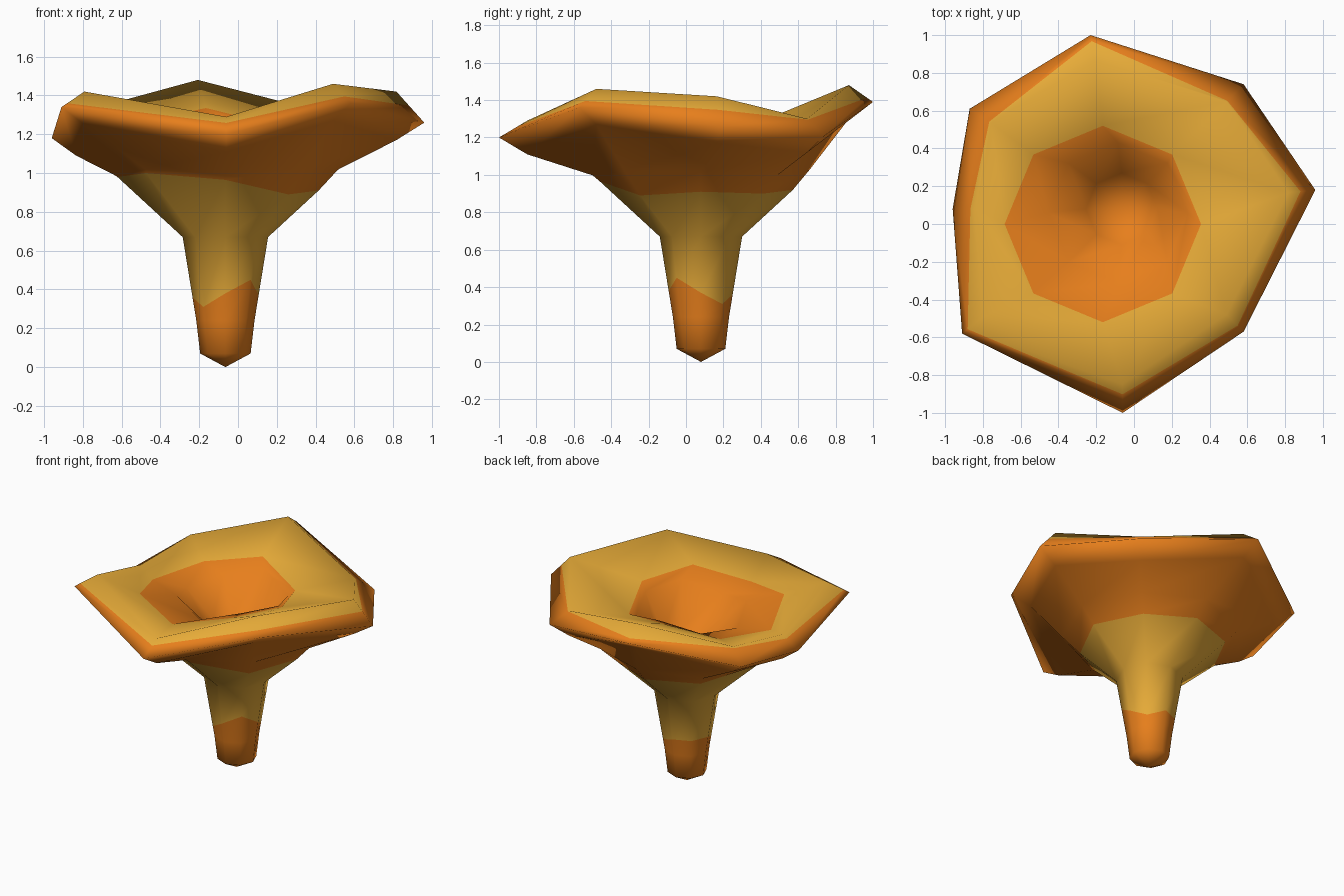
import bpy, bmesh, math

if "Cube" in bpy.data.objects:
    bpy.data.objects.remove(bpy.data.objects["Cube"])

CX, CY, N = -0.065, 0.08, 8

# wavy cap edge: x, y, height of the widest point, height of the lip above it,
# and how far up the lip the orange reaches
RIM = [(0.96, 0.18, 1.26, 1.42, 0.55), (0.58, 0.74, 1.21, 1.30, 0.95),
       (-0.23, 1.00, 1.39, 1.48, 0.25), (-0.87, 0.61, 1.24, 1.33, 0.92),
       (-0.96, 0.08, 1.18, 1.265, 0.75), (-0.91, -0.58, 1.34, 1.42, 0.25),
       (-0.06, -1.00, 1.20, 1.29, 0.65), (0.58, -0.57, 1.36, 1.46, 0.35)]
# wavy heights of the colour borders on the stem
LOW_BORDER = [0.37, 0.31, 0.36, 0.36, 0.36, 0.31, 0.38, 0.45]
HIGH_BORDER = [0.91, 0.90, 0.92, 0.93, 0.98, 1.0, 0.965, 0.89]


def material(name, color):
    m = bpy.data.materials.new(name)
    m.diffuse_color = (*color, 1)
    m.use_nodes = True
    m.node_tree.nodes["Principled BSDF"].inputs["Base Color"].default_value = m.diffuse_color
    return m


def round_ring(r, z, wave=0.0, dx=0.0, dy=0.0):
    """Circular ring around the stem axis, following the rim wave a little."""
    return [(CX + dx + r * math.cos(2 * math.pi * i / N),
             CY + dy + r * math.sin(2 * math.pi * i / N),
             z + wave * (RIM[i][3] - 1.37)) for i in range(N)]


def border_ring(heights, z0, r0, z1, r1):
    """Ring at uneven heights on the cone between two circular rings."""
    out = []
    for i, z in enumerate(heights):
        r = r0 + (z - z0) / (z1 - z0) * (r1 - r0)
        a = 2 * math.pi * i / N
        out.append((CX + r * math.cos(a), CY + r * math.sin(a), z))
    return out


def rim_ring(f, lift, drop=0.0):
    """Ring following the rim outline; lift blends from widest point to lip."""
    return [(CX + (x - CX) * f, CY + (y - CY) * f, zw + (zt - zw) * lift - drop)
            for x, y, zw, zt, _ in RIM]


def lip_border():
    return [(CX + (x - CX) * (1 - 0.14 * t), CY + (y - CY) * (1 - 0.14 * t),
             zw + (zt - zw) * t) for x, y, zw, zt, t in RIM]


ORANGE, YELLOW = 0, 1
# rings from the foot up the outside, over the lip and down the funnel,
# each with the colour of the band leading up to it
rings = [
    (round_ring(0.13, 0.07), ORANGE),
    (round_ring(0.15, 0.24), ORANGE),
    (border_ring(LOW_BORDER, 0.24, 0.15, 0.67, 0.22), ORANGE),
    (round_ring(0.22, 0.67), YELLOW),
    (border_ring(HIGH_BORDER, 0.67, 0.22, 1.02, 0.60), YELLOW),
    (round_ring(0.58, 1.01, 0.15), ORANGE),
    (rim_ring(0.86, 0, 0.09), ORANGE),
    (rim_ring(1.0, 0), ORANGE),
    (lip_border(), ORANGE),
    (rim_ring(0.86, 1.0), YELLOW),
    (round_ring(0.52, 1.28, 0.5, -0.10, -0.08), YELLOW),
    (round_ring(0.37, 1.25, 0.45, -0.02, -0.02), ORANGE),
    (round_ring(0.19, 1.02), ORANGE),
]

bm = bmesh.new()
foot = bm.verts.new((CX, CY, 0))
prev = None
for pts, col in rings:
    cur = [bm.verts.new(p) for p in pts]
    for i in range(N):
        j = (i + 1) % N
        if prev is None:
            f = bm.faces.new((foot, cur[j], cur[i]))
        else:
            f = bm.faces.new((prev[i], prev[j], cur[j], cur[i]))
        f.material_index = col
        f.smooth = True
    prev = cur

# funnel bottom
bottom = bm.verts.new((CX, CY, 0.88))
for i in range(N):
    f = bm.faces.new((prev[i], prev[(i + 1) % N], bottom))
    f.material_index = ORANGE
    f.smooth = True

bmesh.ops.recalc_face_normals(bm, faces=bm.faces)
mesh = bpy.data.meshes.new("funnel_mushroom")
bm.to_mesh(mesh)
bm.free()
mesh.materials.append(material("orange", (0.83, 0.22, 0.012)))
mesh.materials.append(material("golden_yellow", (0.80, 0.41, 0.04)))
bpy.context.collection.objects.link(bpy.data.objects.new("funnel_mushroom", mesh))
